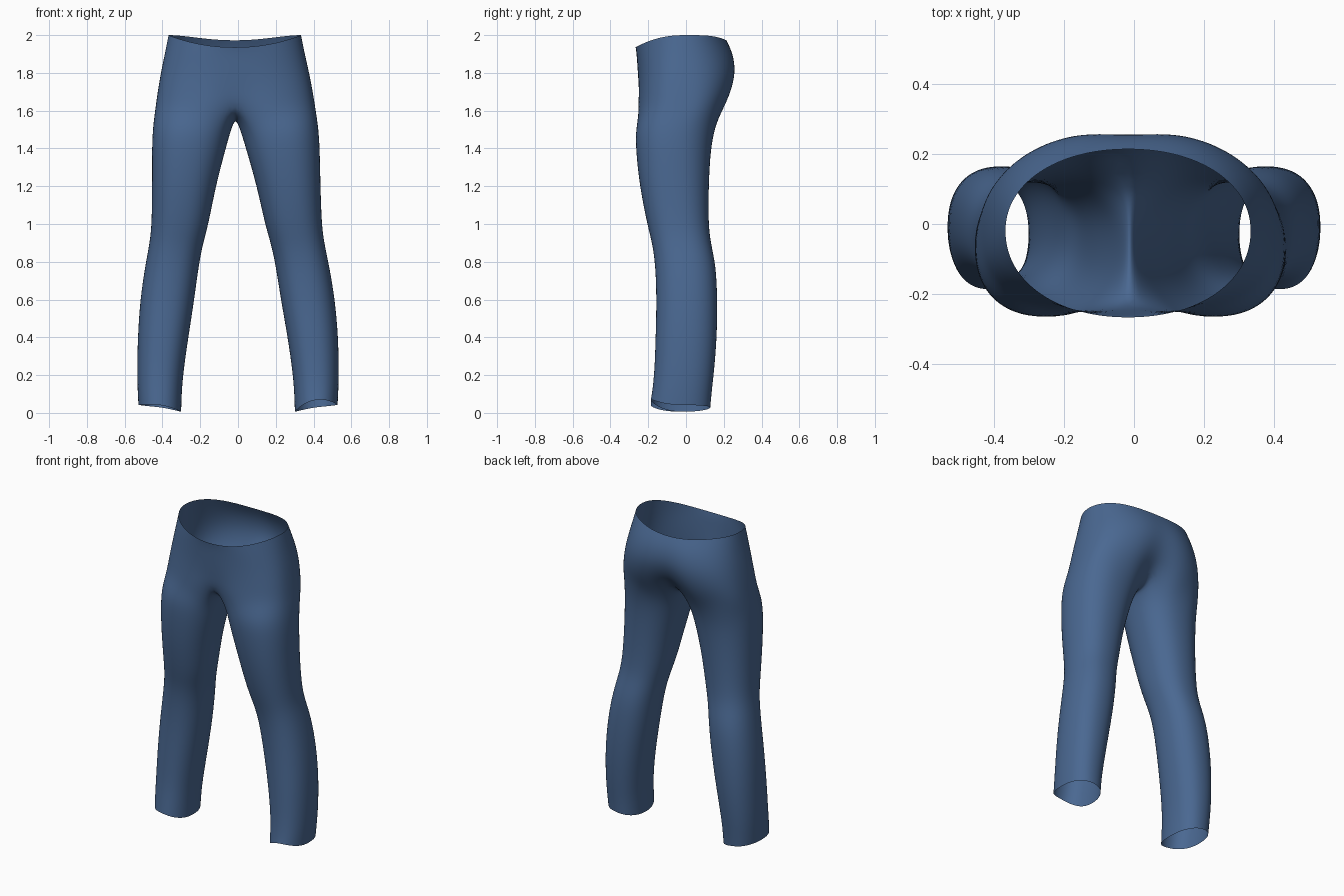
import bpy, bmesh, math

if "Cube" in bpy.data.objects:
    bpy.data.objects.remove(bpy.data.objects["Cube"], do_unlink=True)

N = 24           # points around a leg
S = 3            # points either side of the inner leg that meet the crotch seam

# Leg sections: height, inner x, outer x, front y, back y
LEG = [(0.03, 0.30, 0.528, -0.188, 0.13), (0.11, 0.297, 0.532, -0.18, 0.137),
       (0.22, 0.288, 0.535, -0.168, 0.15), (0.4, 0.262, 0.532, -0.162, 0.165),
       (0.6, 0.228, 0.517, -0.157, 0.168), (0.78, 0.203, 0.488, -0.163, 0.16),
       (0.9, 0.178, 0.463, -0.18, 0.132), (1.0, 0.148, 0.451, -0.207, 0.12),
       (1.2, 0.108, 0.447, -0.247, 0.121), (1.4, 0.052, 0.446, -0.268, 0.132),
       (1.51, 0.02, 0.44, -0.268, 0.155)]

# Hip sections: height, half width, front y, back y, front dip, back cleft, roundness
HIP = [(1.61, 0.425, -0.263, 0.212, 0.03, 0.07, 0.74),
       (1.7, 0.412, -0.257, 0.252, 0.012, 0.04, 0.78),
       (1.8, 0.394, -0.256, 0.274, 0, 0.014, 0.84),
       (1.9, 0.372, -0.262, 0.258, 0, 0.008, 0.9),
       (2.0, 0.352, -0.268, 0.215, 0, 0, 0.95)]

# Crotch seam from front to back between the two legs: y, z
SEAM = [(-0.18, 1.595), (-0.12, 1.565), (-0.04, 1.555), (0.04, 1.565), (0.10, 1.59)]


def power(v, e):
    return math.copysign(abs(v) ** e, v)


def lean(x, z):
    """The whole garment leans slightly to its right towards the waist."""
    return x - 0.017 * min(max((z - 0.4) / 1.5, 0), 1)


def leg_ring(bm, side, row, hem):
    z, inner, outer, front, back = row
    cx, rx = (inner + outer) / 2, (outer - inner) / 2
    cy, ry = (front + back) / 2, (back - front) / 2
    ring = []
    for i in range(N):
        a = math.tau * i / N
        u, v = -math.cos(a), -math.sin(a)
        zz = z
        if hem:      # uneven hem, lifted at the front of the left leg
            zz += 0.012 * u - 0.012 * max(-u, 0)
            zz += max(-v, 0) ** 2 * (0.04 if side > 0 else 0.012)
        x = side * (cx + rx * power(u, 0.88))
        ring.append(bm.verts.new((lean(x, zz), cy + ry * power(v, 0.88), zz)))
    return ring


def hip_arc(bm, side, k):
    z, w, front, back, dip, cleft, e = HIP[k]
    arc = []
    count = N - 2 * S
    for i in range(count + 1):
        t = math.pi * (i / count - 0.5)
        mid = -0.02
        x = w * power(math.cos(t), e) if 0 < i < count else 0
        s = math.sin(t)
        y = mid + power(s, e) * ((mid - front) if s < 0 else (back - mid))
        near = math.exp(-(x / 0.09) ** 2)
        y += near * (dip if s < 0 else -cleft)
        zz = z
        if k == 0:                      # rise to the crotch seam ends
            zz += 0.035 * near
        elif k == len(HIP) - 1:         # waistline: low front, slight dip behind
            zz -= 0.065 * max(-s, 0) ** 2 + 0.028 * max(s, 0) ** 4
        arc.append(bm.verts.new((lean(side * x, zz), y, zz)))
    return arc


def bridge(bm, low, high, closed):
    n = len(low)
    for i in range(n if closed else n - 1):
        j = (i + 1) % n
        bm.faces.new((low[i], low[j], high[j], high[i]))


def build_half(bm, side):
    rings = [leg_ring(bm, side, row, k == 0) for k, row in enumerate(LEG)]
    arcs = [hip_arc(bm, side, k) for k in range(len(HIP))]
    seam = [bm.verts.new((lean(0, z), y, z)) for y, z in SEAM]
    # Ring where leg meets hips: inner points follow the crotch seam
    m = S - 1
    top = seam[m::-1] + arcs[0] + seam[:m:-1]
    rings.append(top)
    for low, high in zip(rings, rings[1:]):
        bridge(bm, low, high, True)
    for low, high in zip(arcs, arcs[1:]):
        bridge(bm, low, high, False)


# One open cloth shell, both halves welded along the centre seam
bm = bmesh.new()
for side in (1, -1):
    build_half(bm, side)
bmesh.ops.remove_doubles(bm, verts=bm.verts, dist=0.0005)
bmesh.ops.recalc_face_normals(bm, faces=bm.faces)
mesh = bpy.data.meshes.new("trousers")
bm.to_mesh(mesh)
bm.free()

trousers = bpy.data.objects.new("trousers", mesh)
bpy.context.collection.objects.link(trousers)
for p in mesh.polygons:
    p.use_smooth = True
sub = trousers.modifiers.new("soft_cloth", 'SUBSURF')
sub.levels = sub.render_levels = 2

# Denim colour
denim = bpy.data.materials.new("denim_blue")
denim.use_nodes = True
colour = (0.068, 0.138, 0.285, 1)
denim.diffuse_color = colour
denim.node_tree.nodes["Principled BSDF"].inputs["Base Color"].default_value = colour
mesh.materials.append(denim)
